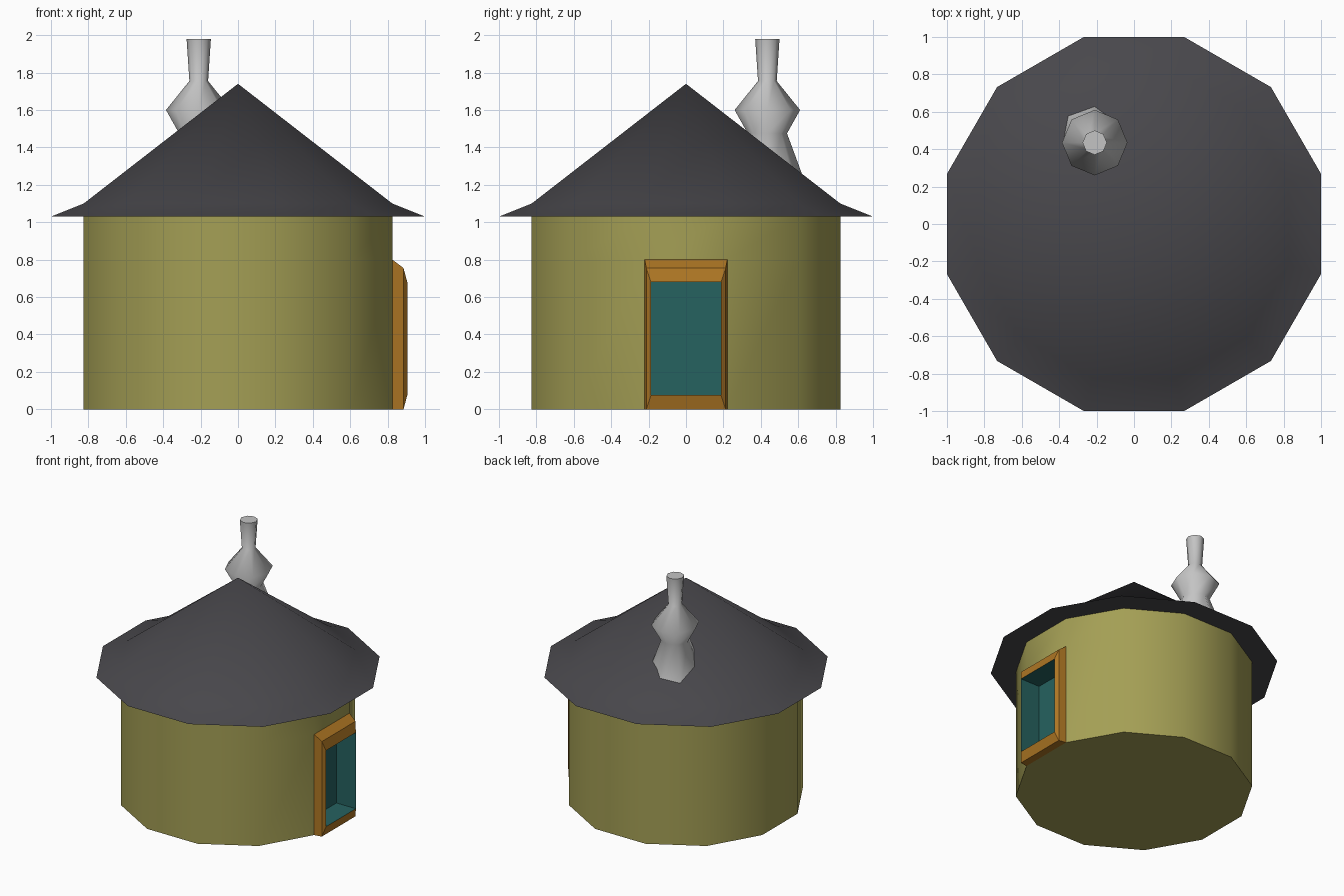
import bpy, bmesh, math

if "Cube" in bpy.data.objects:
    bpy.data.objects.remove(bpy.data.objects["Cube"])

def material(name, rgb):
    m = bpy.data.materials.new(name)
    m.diffuse_color = (*rgb, 1)
    m.use_nodes = True
    m.node_tree.nodes["Principled BSDF"].inputs["Base Color"].default_value = m.diffuse_color
    return m

OLIVE = material("olive_plaster", (0.37, 0.345, 0.09))
SLATE = material("dark_slate", (0.066, 0.064, 0.072))
GREY = material("light_grey", (0.55, 0.55, 0.55))
ORANGE = material("orange_wood", (0.42, 0.18, 0.017))
TEAL = material("teal", (0.019, 0.122, 0.117))

def bridge(bm, a, b, mat=0):
    n = len(a)
    faces = []
    for i in range(n):
        j = (i + 1) % n
        quad = (a[i], a[j], b[0]) if len(b) == 1 else (a[i], a[j], b[j], b[i])
        f = bm.faces.new(quad)
        f.material_index = mat
        faces.append(f)
    return faces

def finish(bm, name, mats, smooth=None):
    me = bpy.data.meshes.new(name)
    bm.to_mesh(me)
    bm.free()
    for m in mats:
        me.materials.append(m)
    ob = bpy.data.objects.new(name, me)
    bpy.context.collection.objects.link(ob)
    if smooth:
        bpy.ops.object.select_all(action='DESELECT')
        ob.select_set(True)
        bpy.context.view_layer.objects.active = ob
        bpy.ops.object.shade_smooth_by_angle(angle=math.radians(smooth))
    return ob

def lathe(profile, sides, turn=0.0, cx=0.0, cy=0.0, cap_top=True):
    """Stack of polygon rings from (radius, z), bottom to top."""
    bm = bmesh.new()
    rings = []
    for r, z in profile:
        n = sides if r > 0 else 1
        rings.append([bm.verts.new((cx + r * math.cos(turn + math.tau * i / sides),
                                    cy + r * math.sin(turn + math.tau * i / sides), z))
                      for i in range(n)])
    for a, b in zip(rings, rings[1:]):
        bridge(bm, a, b)
    bm.faces.new(rings[0][::-1])
    if cap_top and len(rings[-1]) > 1:
        bm.faces.new(rings[-1])
    return bm

K = 1 / math.cos(math.pi / 12)      # flat-to-flat half width -> corner radius
W = 0.825                           # wall half width
TURN = math.radians(15)

# Walls: twelve sides, with the doorway facet opened on +x
bm = lathe([(W * K, 0), (W * K, 0.8), (W * K, 1.03)], 12, TURN, cap_top=False)
door = [f for f in bm.faces if f.calc_center_median().x > W - 0.01
        and f.calc_center_median().z < 0.5]
bmesh.ops.delete(bm, geom=door, context='FACES_ONLY')
finish(bm, "walls", [OLIVE], 35)

# Roof: cone with flared eaves and flat soffit
bm = lathe([(1.0 * K, 1.03), (W * K, 1.10), (0, 1.74)], 12, TURN)
finish(bm, "roof", [SLATE], 35)

# Chimney: eight-sided turned pot
bm = lathe([(0.225, 1.15), (0.105, 1.475), (0.175, 1.6), (0.05, 1.755), (0.065, 1.98)],
           8, 0, -0.21, 0.435)
finish(bm, "chimney", [GREY], 80)

# Doorway: projecting bevelled frame and a recessed teal interior
bm = bmesh.new()
loops = [(W, W * K * math.sin(TURN), 0, 0.80), (0.885, 0.212, 0, 0.755),
         (0.905, 0.187, 0.075, 0.68), (0.735, 0.187, 0.075, 0.68)]
rings = [[bm.verts.new((x, y, z)) for y, z in ((-w, lo), (w, lo), (w, hi), (-w, hi))]
         for x, w, lo, hi in loops]
for k in range(3):
    bridge(bm, rings[k], rings[k + 1], 1 if k == 2 else 0)
bm.faces.new(rings[3]).material_index = 1
finish(bm, "doorway", [ORANGE, TEAL])
